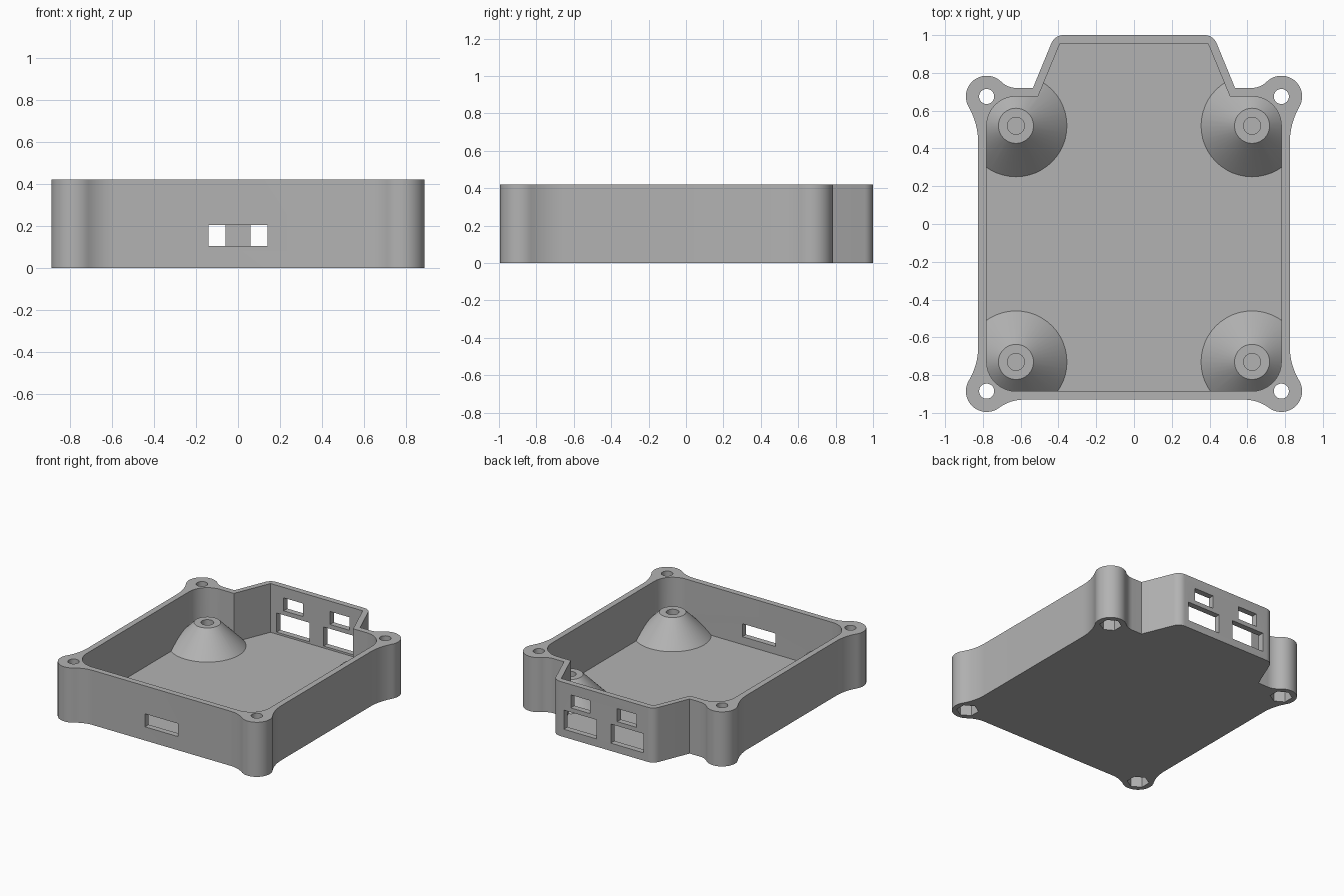
import bpy, bmesh, math
from math import atan2, pi, radians, cos, sin

if "Cube" in bpy.data.objects:
    bpy.data.objects.remove(bpy.data.objects["Cube"])

H, FLOOR = 0.42, 0.045          # case height, floor thickness
EAR_X, EAR_R, OFF = 0.78, 0.11, 0.045
EAR_Y = (-0.885, 0.675)
POST_X, POST_Y = 0.625, (-0.73, 0.52)
POST_TOP = 0.225

grey = bpy.data.materials.new("grey plastic")
grey.diffuse_color = (0.45, 0.45, 0.45, 1)
grey.use_nodes = True
grey.node_tree.nodes["Principled BSDF"].inputs["Base Color"].default_value = grey.diffuse_color


def arc(cx, cy, r, a0, a1, n=10):
    return [(cx + r * cos(a0 + (a1 - a0) * i / n), cy + r * sin(a0 + (a1 - a0) * i / n))
            for i in range(n + 1)]


def blend(d):
    """Radius and contact angle of the hollow arc that joins a wall to an ear."""
    r = (d * d + OFF * OFF - EAR_R * EAR_R) / (2 * (EAR_R - OFF))
    return r, atan2(OFF + r, d)


def mirrored(half):
    return half + [(-x, y) for x, y in reversed(half)]


def finish(name, bm):
    bmesh.ops.recalc_face_normals(bm, faces=bm.faces)
    me = bpy.data.meshes.new(name)
    bm.to_mesh(me)
    bm.free()
    me.materials.append(grey)
    ob = bpy.data.objects.new(name, me)
    bpy.context.collection.objects.link(ob)
    return ob


def prism(name, pts, z0, z1):
    bm = bmesh.new()
    face = bm.faces.new([bm.verts.new((x, y, z0)) for x, y in pts])
    top = bmesh.ops.extrude_face_region(bm, geom=[face])["geom"]
    bmesh.ops.translate(bm, vec=(0, 0, z1 - z0),
                        verts=[v for v in top if isinstance(v, bmesh.types.BMVert)])
    return finish(name, bm)


def cone(name, x, y, z0, z1, r0, r1, n=32):
    bm = bmesh.new()
    bmesh.ops.create_cone(bm, cap_ends=True, segments=n, radius1=r0, radius2=r1, depth=z1 - z0)
    bmesh.ops.translate(bm, verts=bm.verts, vec=(x, y, (z0 + z1) / 2))
    return finish(name, bm)


def box(name, x0, x1, y0, y1, z0, z1):
    return prism(name, [(x0, y0), (x1, y0), (x1, y1), (x0, y1)], z0, z1)


def cut(target, cutter):
    mod = target.modifiers.new("cut", 'BOOLEAN')
    mod.operation, mod.solver, mod.object = 'DIFFERENCE', 'EXACT', cutter
    bpy.context.view_layer.objects.active = target
    bpy.ops.object.modifier_apply(modifier=mod.name)
    bpy.data.objects.remove(cutter)


# Outer outline, right half from the front to the back
half = []
lo, hi = EAR_Y
d = 0.195                                        # front wall into front ear
r, a = blend(d)
half += arc(EAR_X - d, lo - OFF - r, r, pi / 2, a)
d2 = 0.235                                       # front ear into side wall
r2, b = blend(d2)
b = pi / 2 - b
half += arc(EAR_X, lo, EAR_R, a - pi, b, 24)[1:]
half += arc(EAR_X + OFF + r2, lo + d2, r2, b + pi, pi)[1:]
d3 = 0.245                                       # side wall into back ear
r3, b = blend(d3)
b = pi / 2 - b
half += arc(EAR_X + OFF + r3, hi - d3, r3, pi, pi - b)
d4 = 0.16                                        # back ear into back wall
r4, c = blend(d4)
half += arc(EAR_X, hi, EAR_R, -b, pi - c, 24)[1:]
half += arc(EAR_X - d4, hi + OFF + r4, r4, -c, -pi / 2)[1:]
half += [(0.535, 0.72)] + arc(0.373, 0.93, 0.07, radians(22.3), pi / 2, 8)
case = prism("case", mirrored(half), 0, H)

# Cavity, with the flared standoffs left standing
half = arc(POST_X, POST_Y[0], 0.155, -pi / 2, 0)
half += arc(POST_X, POST_Y[1], 0.155, 0, pi / 2)
half += [(0.508, 0.675), (0.392, 0.955)]
cavity = prism("cavity", mirrored(half), FLOOR, H + 0.1)
slope = (0.27 - 0.093) / (POST_TOP - FLOOR)
for s in (-1, 1):
    for y in POST_Y:
        cut(cavity, cone("standoff", s * POST_X, y, FLOOR - 0.02, POST_TOP,
                         0.27 + 0.02 * slope, 0.093, 48))
cut(case, cavity)

for s in (-1, 1):
    # Screw holes in the standoffs
    for y in POST_Y:
        cut(case, cone("post_hole", s * POST_X, y, FLOOR + 0.005, H, 0.045, 0.045))
    # Through holes and nut recesses in the ears
    for y in EAR_Y:
        cut(case, cone("ear_hole", s * EAR_X, y, -0.1, H + 0.1, 0.04, 0.04))
        cut(case, cone("nut_recess", s * EAR_X, y, -0.1, 0.08, 0.078, 0.078, 6))
    # Back wall openings
    for x0, x1, z0, z1 in ((0.06, 0.34, 0.06, 0.207), (0.115, 0.28, 0.24, 0.34)):
        cut(case, box("back_port", min(s * x0, s * x1), max(s * x0, s * x1), 0.9, 1.1, z0, z1))
# Front wall opening
cut(case, box("front_port", -0.14, 0.14, -1.1, -0.86, 0.105, 0.205))

bpy.ops.object.select_all(action='DESELECT')
case.select_set(True)
bpy.context.view_layer.objects.active = case
bpy.ops.object.shade_smooth_by_angle(angle=radians(30))
